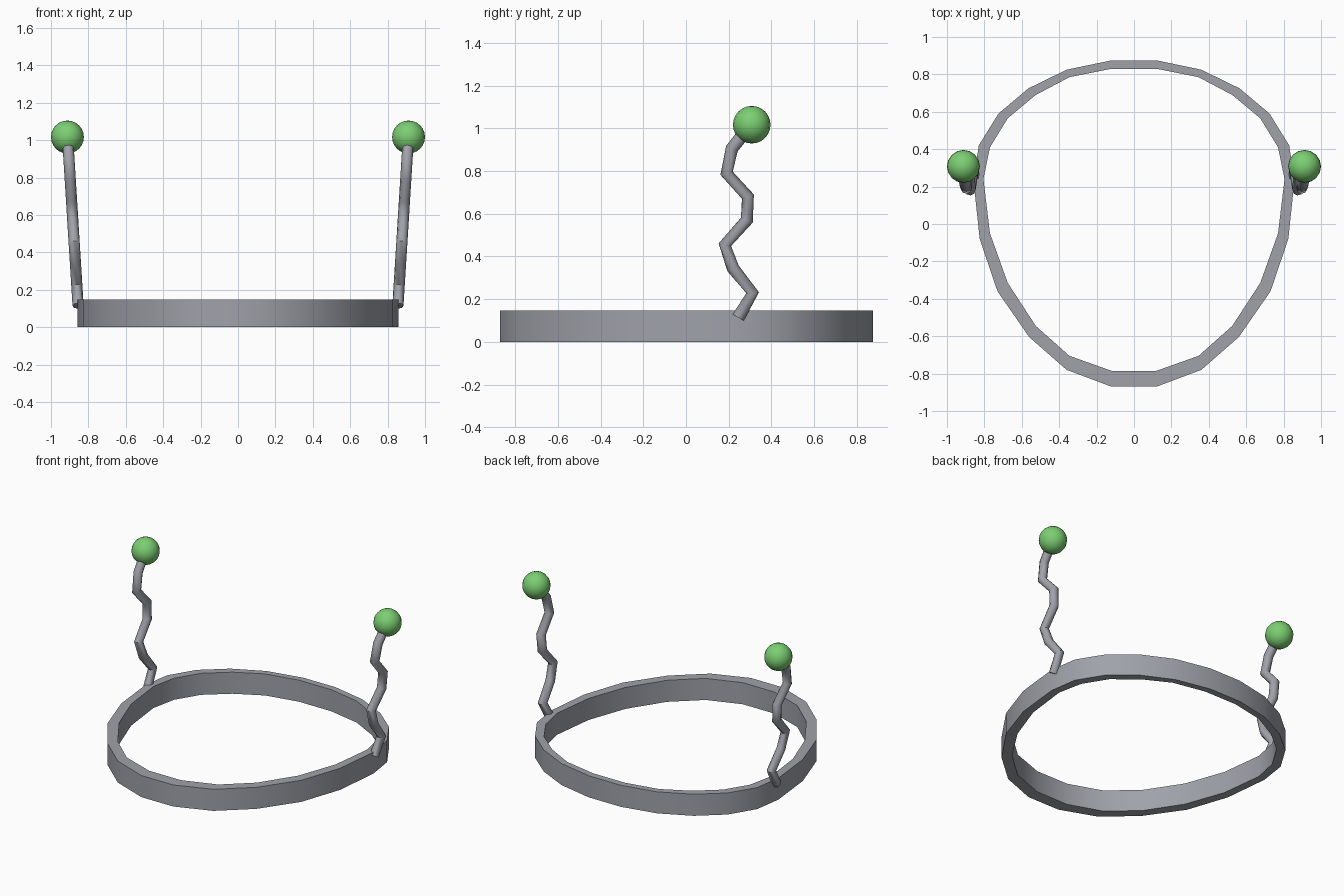
import bpy, bmesh, math
from mathutils import Vector

if "Cube" in bpy.data.objects:
    bpy.data.objects.remove(bpy.data.objects["Cube"])


def material(name, rgb):
    m = bpy.data.materials.new(name)
    m.diffuse_color = (*rgb, 1)
    m.use_nodes = True
    m.node_tree.nodes["Principled BSDF"].inputs["Base Color"].default_value = m.diffuse_color
    return m


GREY = material("soft grey", (0.35, 0.36, 0.40))
GREEN = material("leaf green", (0.20, 0.62, 0.17))


def finish(obj, mat, angle):
    obj.data.materials.append(mat)
    bpy.ops.object.select_all(action='DESELECT')
    obj.select_set(True)
    bpy.context.view_layer.objects.active = obj
    if obj.type == 'CURVE':
        bpy.ops.object.convert(target='MESH')
    bpy.ops.object.shade_smooth_by_angle(angle=math.radians(angle))


def add(name, data):
    obj = bpy.data.objects.new(name, data)
    bpy.context.collection.objects.link(obj)
    return obj


# Headband: egg-shaped loop, half outlines from back to front, mirrored in x
OUTER = [(.12, .875), (.36, .825), (.565, .725), (.725, .59), (.83, .42), (.858, .23),
         (.825, -.08), (.73, -.36), (.56, -.605), (.36, -.78), (.12, -.87)]
INNER = [(.12, .83), (.345, .785), (.525, .69), (.675, .565), (.77, .41), (.805, .24),
         (.77, -.05), (.675, -.315), (.525, -.545), (.345, -.705), (.12, -.785)]
HEIGHT = 0.147


def full_loop(half):
    return half + [(-x, y) for x, y in reversed(half)]


bm = bmesh.new()
rings = [[bm.verts.new((x, y, z)) for x, y in full_loop(half)]
         for half, z in ((OUTER, 0), (OUTER, HEIGHT), (INNER, HEIGHT), (INNER, 0))]
count = len(rings[0])
for r in range(4):
    a, b = rings[r], rings[(r + 1) % 4]
    for i in range(count):
        j = (i + 1) % count
        bm.faces.new((a[i], a[j], b[j], b[i]))
bmesh.ops.recalc_face_normals(bm, faces=bm.faces)
mesh = bpy.data.meshes.new("headband")
bm.to_mesh(mesh)
bm.free()
finish(add("headband", mesh), GREY, 40)

# Wavy antenna path as (y, z); it leans outward with height
WAVE = [(.245, .115), (.312, .23), (.22, .345), (.182, .455), (.285, .57),
        (.29, .68), (.19, .79), (.215, .905), (.29, 1.0)]

for side, label in ((-1, "left"), (1, "right")):
    # Antenna stalk
    curve = bpy.data.curves.new(label + "_antenna", 'CURVE')
    curve.dimensions = '3D'
    curve.bevel_depth = 0.03
    curve.bevel_resolution = 2
    curve.use_fill_caps = True
    spline = curve.splines.new('POLY')
    spline.points.add(len(WAVE) - 1)
    for p, (y, z) in zip(spline.points, WAVE):
        p.co = (side * (0.855 + 0.056 * (z - 0.115) / 0.9), y, z, 1)
    finish(add(label + "_antenna", curve), GREY, 50)

    # Ball tip
    mesh = bpy.data.meshes.new(label + "_ball")
    bm = bmesh.new()
    bmesh.ops.create_uvsphere(bm, u_segments=16, v_segments=12, radius=0.088)
    bm.to_mesh(mesh)
    bm.free()
    ball = add(label + "_ball", mesh)
    ball.location = Vector((side * 0.912, 0.308, 1.017))
    finish(ball, GREEN, 40)
